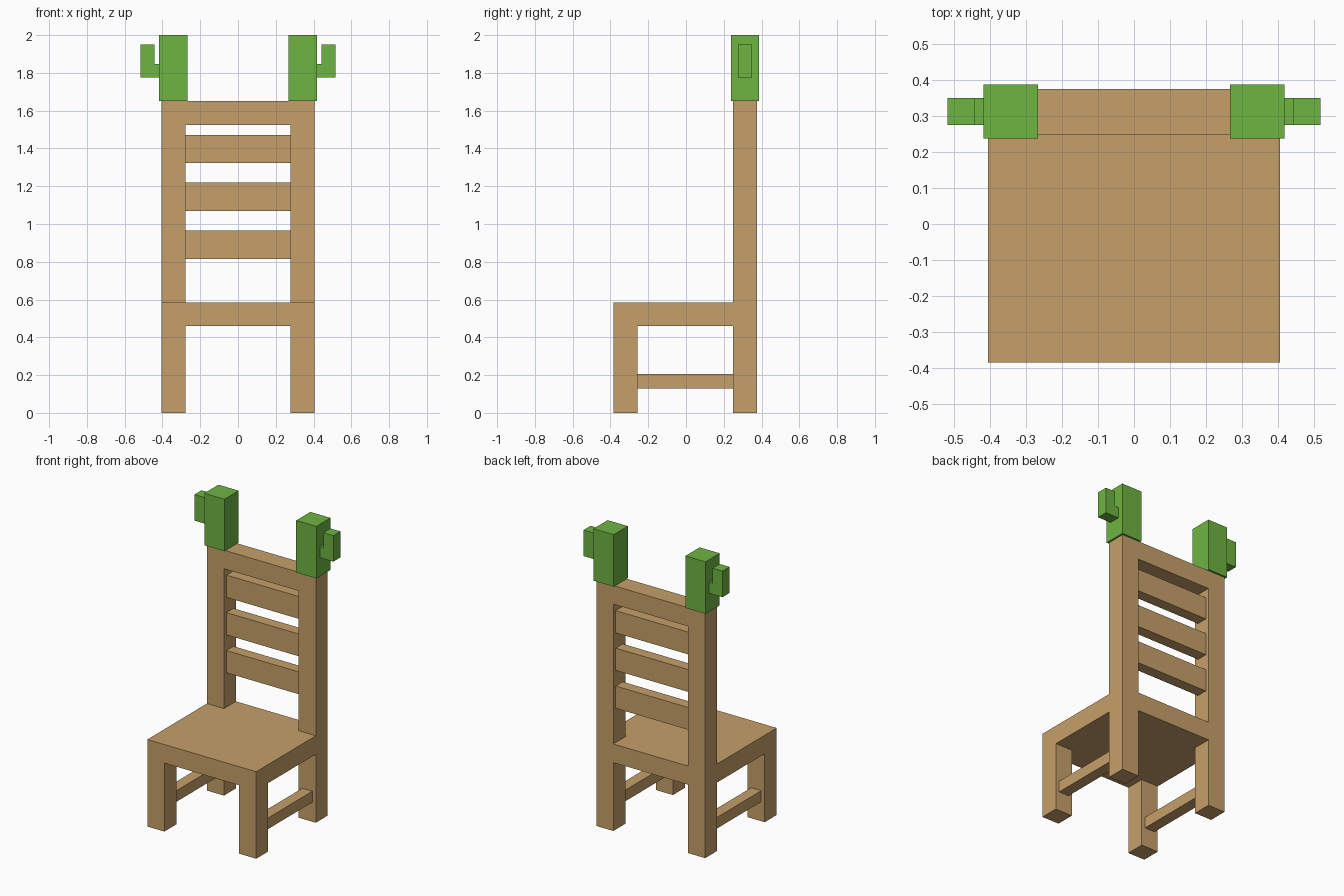
import bpy
import bmesh

if "Cube" in bpy.data.objects:
    bpy.data.objects.remove(bpy.data.objects["Cube"])


def material(name, color):
    m = bpy.data.materials.new(name)
    m.diffuse_color = (*color, 1)
    m.use_nodes = True
    m.node_tree.nodes["Principled BSDF"].inputs["Base Color"].default_value = m.diffuse_color
    return m


WOOD = material("light_wood", (0.565, 0.352, 0.144))
GREEN = material("cactus_green", (0.156, 0.456, 0.054))


def prism(name, profile, y0, y1, mat):
    """Extrude an x-z outline from y0 to y1."""
    bm = bmesh.new()
    face = bm.faces.new([bm.verts.new((x, y0, z)) for x, z in profile])
    ext = bmesh.ops.extrude_face_region(bm, geom=[face])
    verts = [g for g in ext["geom"] if isinstance(g, bmesh.types.BMVert)]
    bmesh.ops.translate(bm, verts=verts, vec=(0, y1 - y0, 0))
    bmesh.ops.recalc_face_normals(bm, faces=bm.faces)
    mesh = bpy.data.meshes.new(name)
    bm.to_mesh(mesh)
    bm.free()
    mesh.materials.append(mat)
    obj = bpy.data.objects.new(name, mesh)
    bpy.context.collection.objects.link(obj)
    return obj


def box(name, x, y, z, mat=WOOD):
    outline = [(x[0], z[0]), (x[1], z[0]), (x[1], z[1]), (x[0], z[1])]
    return prism(name, outline, y[0], y[1], mat)


HALF, INNER = 0.405, 0.278            # outer and inner edge of the posts
FRONT, BACK, POST = -0.385, 0.375, 0.127
SEAT_LOW, SEAT_TOP, TOP = 0.46, 0.585, 1.65

# Seat slab
box("seat", (-HALF, HALF), (FRONT, BACK), (SEAT_LOW, SEAT_TOP))

# Backrest top rail and slats
box("top_rail", (-INNER, INNER), (BACK - POST, BACK), (1.525, TOP))
for i, z in enumerate((0.815, 1.07, 1.322)):
    box(f"back_slat_{i + 1}", (-INNER, INNER), (0.275, 0.35), (z, z + 0.15))

for side, s in (("left", -1), ("right", 1)):
    def span(a, b):
        return sorted((s * a, s * b))

    # Legs, back posts and side stretchers
    post_x = span(INNER, HALF)
    box(f"{side}_front_leg", post_x, (FRONT, FRONT + POST), (0, SEAT_LOW))
    box(f"{side}_back_leg", post_x, (BACK - POST, BACK), (0, SEAT_LOW))
    box(f"{side}_back_post", post_x, (BACK - POST, BACK), (SEAT_TOP, TOP))
    box(f"{side}_stretcher", span(0.304, 0.379),
        (FRONT + POST, BACK - POST), (0.13, 0.205))

    # Cactus finial with a bent arm
    box(f"{side}_cactus_trunk", span(0.267, 0.417), (0.237, 0.387), (TOP, 2.0), GREEN)
    arm = [(0.417, 1.775), (0.517, 1.775), (0.517, 1.95),
           (0.443, 1.95), (0.443, 1.848), (0.417, 1.848)]
    prism(f"{side}_cactus_arm", [(s * x, z) for x, z in arm], 0.275, 0.35, GREEN)
